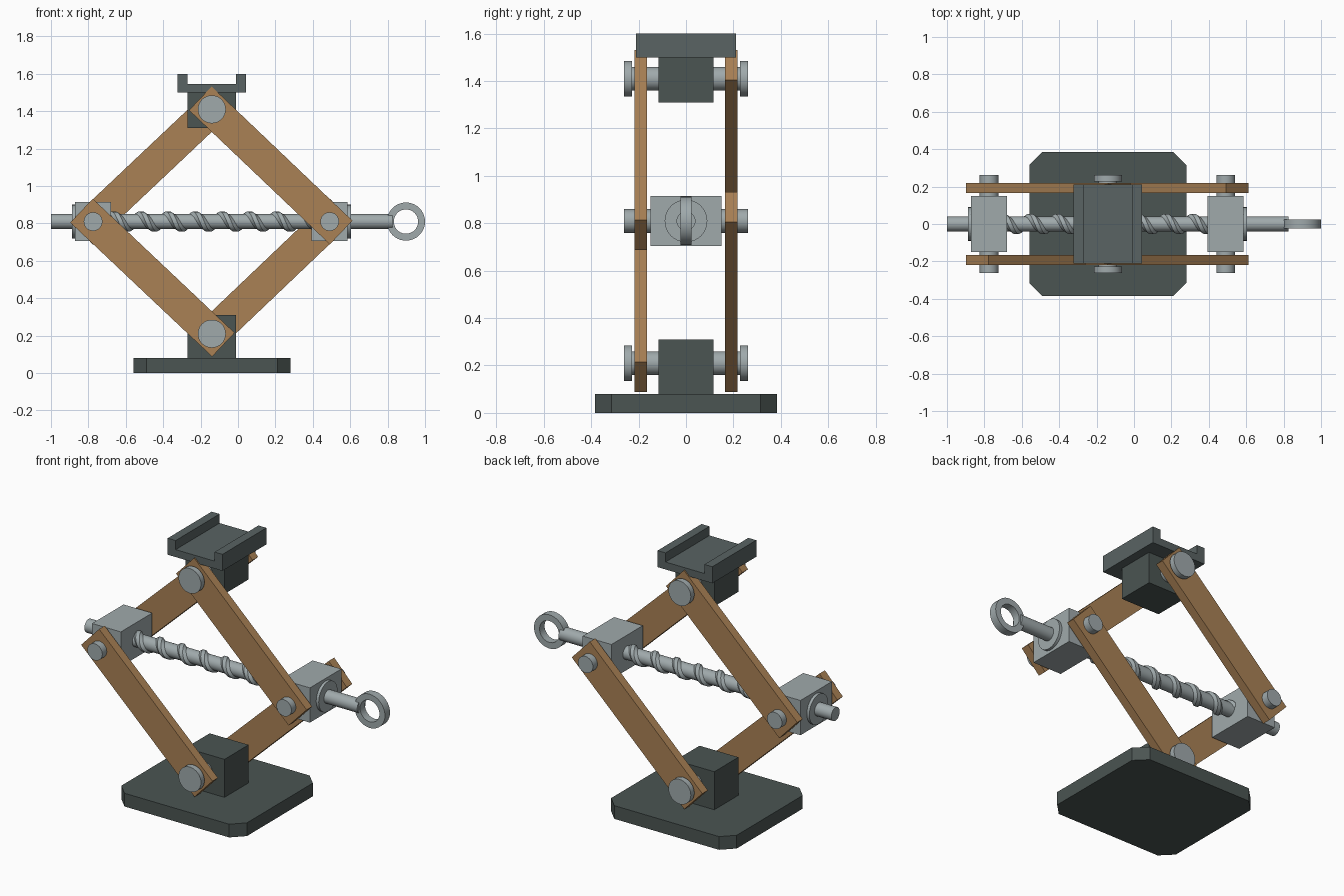
import bpy, bmesh, math
from mathutils import Vector, Matrix

if "Cube" in bpy.data.objects:
    bpy.data.objects.remove(bpy.data.objects["Cube"])

CX, ZM = -0.14, 0.81            # jack centre line, screw height
BOT, TOP = (CX, 0.21), (CX, 1.41)
LEFT, RIGHT = (-0.775, ZM), (0.49, ZM)


def material(name, color):
    m = bpy.data.materials.new(name)
    m.diffuse_color = (*color, 1)
    m.use_nodes = True
    m.node_tree.nodes["Principled BSDF"].inputs["Base Color"].default_value = m.diffuse_color
    return m


DARK = material("dark_iron", (0.07, 0.09, 0.085))
STEEL = material("steel", (0.35, 0.40, 0.41))
ARM = material("tan_paint", (0.40, 0.22, 0.09))


def finish(name, bm, mat, smooth=False):
    bmesh.ops.recalc_face_normals(bm, faces=bm.faces)
    me = bpy.data.meshes.new(name)
    bm.to_mesh(me)
    bm.free()
    me.materials.append(mat)
    ob = bpy.data.objects.new(name, me)
    bpy.context.collection.objects.link(ob)
    if smooth:
        bpy.ops.object.select_all(action='DESELECT')
        ob.select_set(True)
        bpy.context.view_layer.objects.active = ob
        bpy.ops.object.shade_smooth_by_angle(angle=math.radians(35))
    return ob


def prism(name, pts, depth, mat):
    """Extrude a closed profile of 3D points along depth."""
    bm = bmesh.new()
    face = bm.faces.new([bm.verts.new(p) for p in pts])
    ext = bmesh.ops.extrude_face_region(bm, geom=[face])
    bmesh.ops.translate(bm, vec=depth, verts=[v for v in ext["geom"] if isinstance(v, bmesh.types.BMVert)])
    return finish(name, bm, mat)


def box(name, x0, x1, hy, z0, z1, mat):
    pts = [(x0, -hy, z0), (x1, -hy, z0), (x1, -hy, z1), (x0, -hy, z1)]
    return prism(name, pts, (0, 2 * hy, 0), mat)


def rod(name, a, b, r, mat=STEEL, n=32):
    a, b = Vector(a), Vector(b)
    d = b - a
    rot = d.to_track_quat('Z', 'Y').to_matrix().to_4x4()
    bm = bmesh.new()
    bmesh.ops.create_cone(bm, cap_ends=True, segments=n, radius1=r, radius2=r,
                          depth=d.length, matrix=Matrix.Translation((a + b) / 2) @ rot)
    return finish(name, bm, mat, True)


def arm(name, p, q, y0):
    """Flat bar between two pivots, running past each one."""
    p, q = Vector(p), Vector(q)
    u = (q - p).normalized() * 0.085
    w = Vector((-u.y, u.x)) * 1.03
    pts = [p - u - w, q + u - w, q + u + w, p - u + w]
    return prism(name, [(c.x, y0, c.y) for c in pts], (0, 0.053, 0), ARM)


# base plate with clipped corners, base block
hx, hy, c = 0.42, 0.385, 0.07
outline = [(hx, hy - c), (hx - c, hy), (c - hx, hy), (-hx, hy - c),
           (-hx, c - hy), (c - hx, -hy), (hx - c, -hy), (hx, c - hy)]
prism("base_plate", [(CX + x, y, 0) for x, y in outline], (0, 0, 0.08), DARK)
box("base_block", CX - 0.13, CX + 0.13, 0.115, 0.08, 0.31, DARK)

# top block and channel-shaped saddle
box("top_block", CX - 0.13, CX + 0.13, 0.115, 1.31, 1.5, DARK)
saddle = [(-0.183, 1.5), (0.183, 1.5), (0.183, 1.6), (0.13, 1.6),
          (0.13, 1.545), (-0.13, 1.545), (-0.13, 1.6), (-0.183, 1.6)]
prism("saddle", [(CX + x, -0.21, z) for x, z in saddle], (0, 0.42, 0),
      material("saddle_grey", (0.10, 0.125, 0.125)))

# scissor arms: two on the front, two on the back
arm("front_lower_arm", LEFT, BOT, -0.218)
arm("front_upper_arm", TOP, RIGHT, -0.218)
arm("back_upper_arm", LEFT, TOP, 0.165)
arm("back_lower_arm", BOT, RIGHT, 0.165)

# headed pins at top and bottom
for label, (x, z) in (("lower", BOT), ("upper", TOP)):
    rod(label + "_pin", (x, -0.24, z), (x, 0.24, z), 0.05)
    for side, s in (("front", -1), ("back", 1)):
        rod(f"{label}_{side}_pin_head", (x, s * 0.227, z), (x, s * 0.261, z), 0.075)

# side blocks with cross pins and thrust washers
for label, (x, z), s in (("left", LEFT, -1), ("right", RIGHT, 1)):
    box(label + "_nut_block", x - 0.096, x + 0.096, 0.15, z - 0.105, z + 0.105, STEEL)
    rod(label + "_cross_pin", (x, -0.261, z), (x, 0.261, z), 0.05)
    rod(label + "_washer", (x + s * 0.09, 0, z), (x + s * 0.113, 0, z), 0.09)

# screw shaft
rod("screw_shaft", (-1.0, 0, ZM), (0.825, 0, ZM), 0.04)

# helical thread swept around the shaft
bm = bmesh.new()
rings, x0, x1, pitch = [], -0.70, 0.42, 0.145
profile = [(-0.036, 0.034), (-0.012, 0.054), (0.012, 0.054), (0.036, 0.034)]
steps = int((x1 - x0) / pitch * 16)
for i in range(steps + 1):
    a = 2 * math.pi * i / 16
    x = x0 + pitch * i / 16
    rings.append([bm.verts.new((x + dx, r * math.cos(a), ZM + r * math.sin(a))) for dx, r in profile])
for r0, r1 in zip(rings, rings[1:]):
    for k in range(4):
        j = (k + 1) % 4
        bm.faces.new((r0[k], r1[k], r1[j], r0[j]))
bm.faces.new(rings[0])
bm.faces.new(rings[-1][::-1])
finish("screw_thread", bm, STEEL, True)

# crank eye ring
bm = bmesh.new()
N = 40
loops = []
for i in range(N):
    a = 2 * math.pi * i / N
    loops.append([bm.verts.new((0.898 + r * math.cos(a), y, ZM + r * math.sin(a)))
                  for r, y in ((0.065, -0.024), (0.102, -0.024), (0.102, 0.024), (0.065, 0.024))])
for i in range(N):
    r0, r1 = loops[i], loops[(i + 1) % N]
    for k in range(4):
        j = (k + 1) % 4
        bm.faces.new((r0[k], r1[k], r1[j], r0[j]))
finish("crank_eye", bm, STEEL, True)
